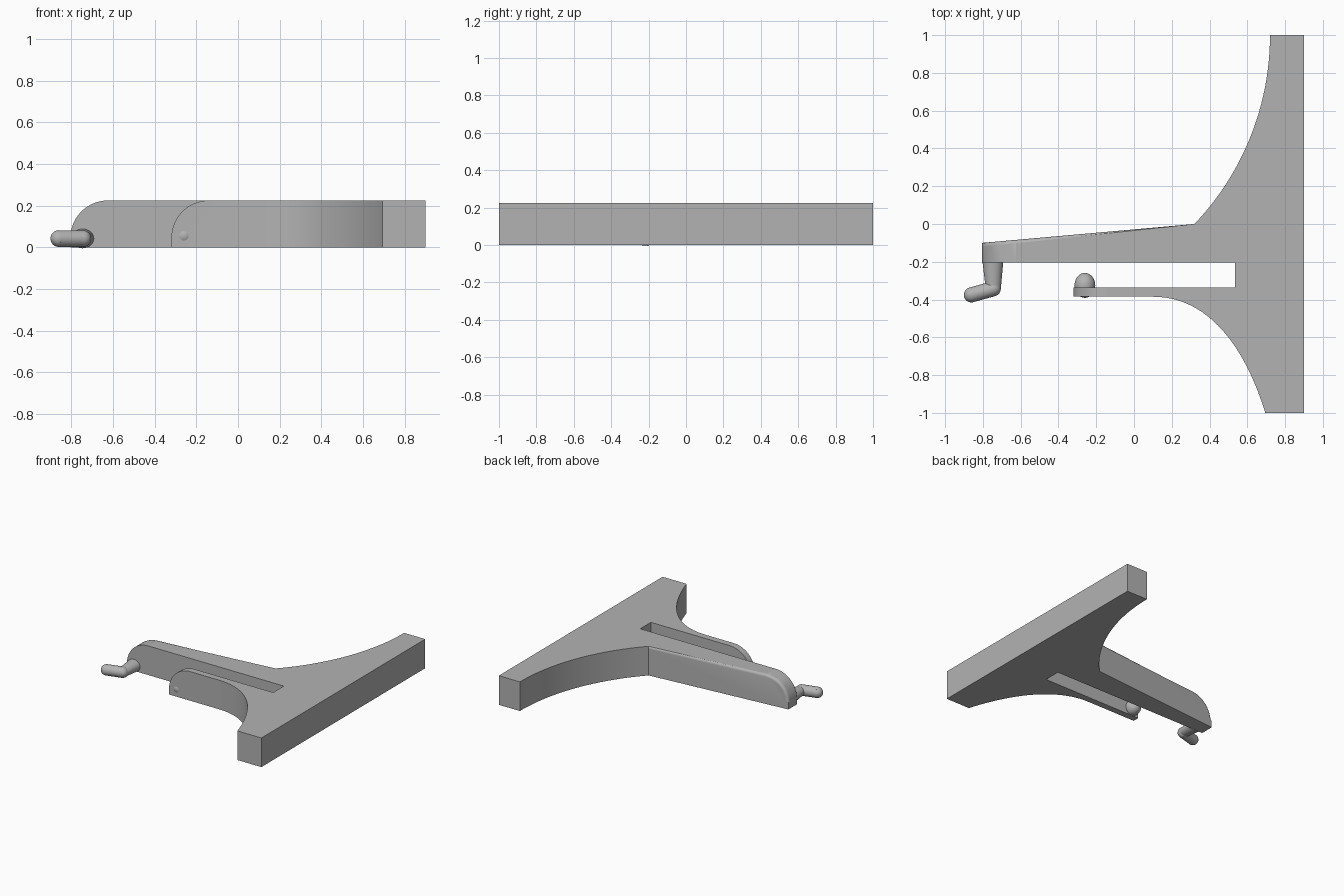
import bpy, bmesh, math
from mathutils import Vector
from mathutils.geometry import interpolate_bezier

if "Cube" in bpy.data.objects:
    bpy.data.objects.remove(bpy.data.objects["Cube"], do_unlink=True)

H = 0.225       # plate thickness
R = 0.18        # rounding of the arm ends

grey = bpy.data.materials.new("plain grey")
grey.use_nodes = True
COLOUR = (0.45, 0.45, 0.45, 1)
grey.diffuse_color = COLOUR
grey.node_tree.nodes["Principled BSDF"].inputs["Base Color"].default_value = COLOUR


def finish(bm, name, angle=30):
    bmesh.ops.recalc_face_normals(bm, faces=bm.faces)
    mesh = bpy.data.meshes.new(name)
    bm.to_mesh(mesh)
    bm.free()
    ob = bpy.data.objects.new(name, mesh)
    bpy.context.collection.objects.link(ob)
    mesh.materials.append(grey)
    bpy.ops.object.select_all(action='DESELECT')
    ob.select_set(True)
    bpy.context.view_layer.objects.active = ob
    bpy.ops.object.shade_smooth_by_angle(angle=math.radians(angle))
    return ob


def prism(points, direction):
    bm = bmesh.new()
    face = bm.faces.new([bm.verts.new(p) for p in points])
    out = bmesh.ops.extrude_face_region(bm, geom=[face])
    verts = [v for v in out["geom"] if isinstance(v, bmesh.types.BMVert)]
    bmesh.ops.translate(bm, verts=verts, vec=direction)
    return bm


# Forked bracket: plan outline pulled up to full thickness
CX, RAD = -0.73, 1.45
end = math.asin(1 / RAD)
back_curve = [(CX + RAD * math.cos(end * i / 24), 1 - RAD * math.sin(end * i / 24))
              for i in range(25)]
front_curve = [tuple(p) for p in interpolate_bezier(
    Vector((0.1, -0.385)), Vector((0.4, -0.385)),
    Vector((0.59, -0.66)), Vector((0.695, -1)), 25)]
outline = [(0.9, -1), (0.9, 1)] + back_curve + [
    (-0.805, -0.1), (-0.805, -0.205), (0.535, -0.205), (0.535, -0.335),
    (-0.32, -0.335), (-0.32, -0.385)] + front_curve
bracket = finish(prism([(x, y, 0) for x, y in outline], (0, 0, H)), "forked_bracket")


# Round the upper corner of each arm end
def round_end(x, y0, y1):
    arc = [(x + R - R * math.cos(i * math.pi / 40), H - R + R * math.sin(i * math.pi / 40))
           for i in range(21)]
    profile = arc + [(x + R, H + 0.1), (x - 0.1, H + 0.1), (x - 0.1, H - R)]
    cutter = finish(prism([(a, y0, z) for a, z in profile], (0, y1 - y0, 0)), "end_cutter")
    mod = bracket.modifiers.new("round", 'BOOLEAN')
    mod.operation = 'DIFFERENCE'
    mod.solver = 'EXACT'
    mod.object = cutter
    bpy.context.view_layer.objects.active = bracket
    bpy.ops.object.modifier_apply(modifier=mod.name)
    bpy.data.objects.remove(cutter, do_unlink=True)


round_end(-0.805, -0.25, 0.05)
round_end(-0.32, -0.45, -0.31)

# Soften the upper back edge of the long arm
bm = bmesh.new()
bm.from_mesh(bracket.data)
edges = [e for e in bm.edges
         if all(-0.81 < v.co.x < 0.33 and v.co.z > 0.04
                and abs(v.co.y - (v.co.x - 0.32) * 0.1 / 1.125) < 0.004 for v in e.verts)
         and abs(e.verts[0].co.x - e.verts[1].co.x) > 0.001]
bmesh.ops.bevel(bm, geom=edges, offset=0.018, segments=4, profile=0.5, affect='EDGES')
bm.to_mesh(bracket.data)
bm.free()
bpy.context.view_layer.objects.active = bracket
bracket.select_set(True)
bpy.ops.object.shade_smooth_by_angle(angle=math.radians(30))


# Rounded bodies
def ball(name, centre, radii):
    bm = bmesh.new()
    bmesh.ops.create_uvsphere(bm, u_segments=32, v_segments=16, radius=1)
    bmesh.ops.scale(bm, vec=radii, verts=bm.verts)
    bmesh.ops.translate(bm, vec=centre, verts=bm.verts)
    return finish(bm, name, 60)


def rod(name, a, b, r1, r2, flat=1):
    a, b = Vector(a), Vector(b)
    bm = bmesh.new()
    bmesh.ops.create_cone(bm, cap_ends=True, segments=32, radius1=r1, radius2=r2,
                          depth=(b - a).length)
    bmesh.ops.rotate(bm, verts=bm.verts,
                     matrix=Vector((0, 0, 1)).rotation_difference(b - a).to_matrix())
    bmesh.ops.scale(bm, vec=(1, 1, flat), verts=bm.verts)
    bmesh.ops.translate(bm, vec=(a + b) / 2, verts=bm.verts)
    return finish(bm, name, 60)


# Contact knob on the short arm
ball("contact_knob", (-0.26, -0.325, 0.055), (0.055, 0.066, 0.055))

# Cranked peg at the long arm's tip
r = 0.04
elbow, tip = (-0.745, -0.343, 0.042), (-0.861, -0.375, 0.042)
rod("peg_stem", (-0.747, -0.2, 0.042), elbow, 0.055, r, 0.85)
rod("peg_arm", elbow, tip, r, r)
ball("peg_elbow", elbow, (r, r, r))
ball("peg_tip", tip, (r, r, r))
